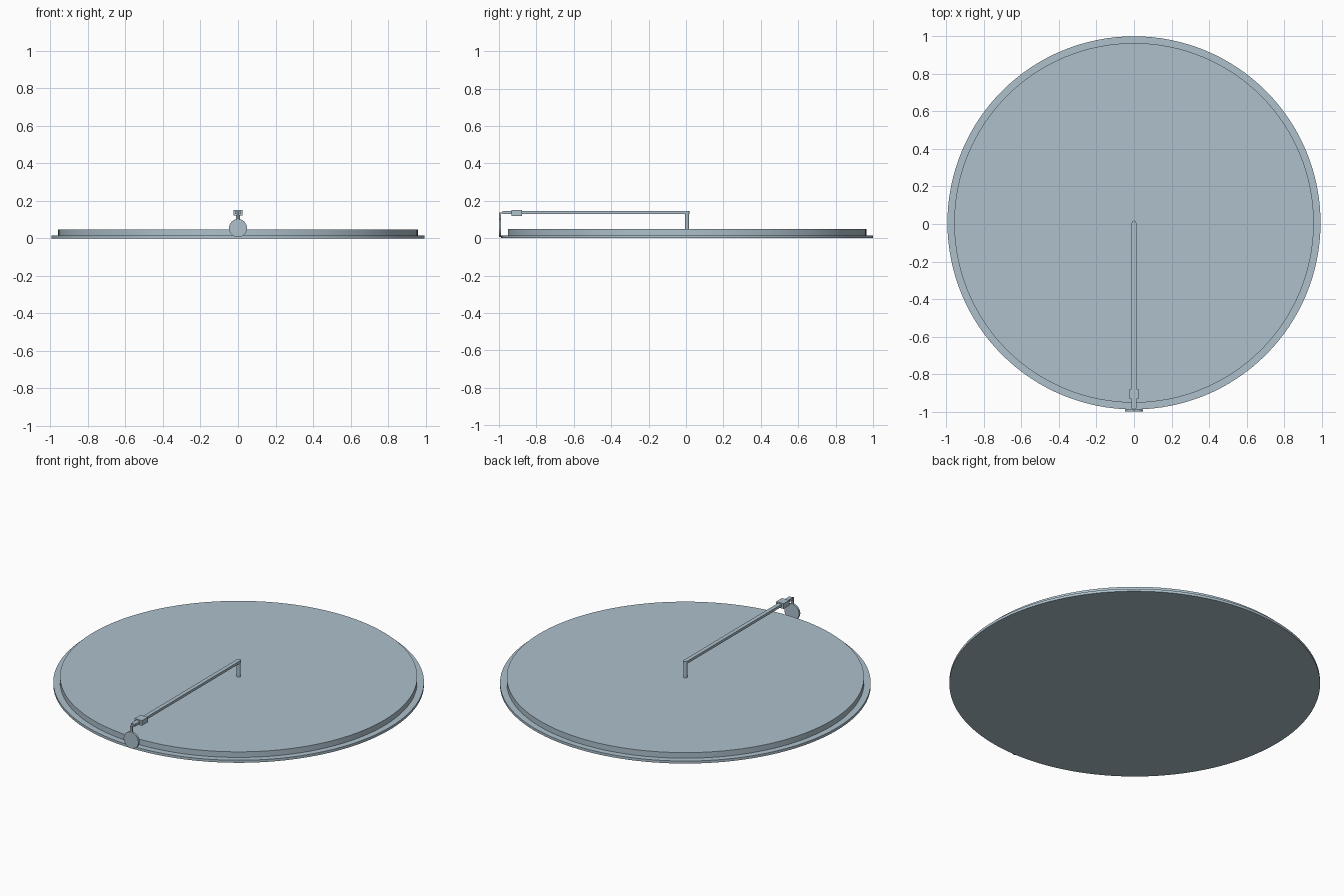
import bpy
from math import radians

if "Cube" in bpy.data.objects:
    bpy.data.objects.remove(bpy.data.objects["Cube"])

metal = bpy.data.materials.new("pale_blue_grey")
metal.use_nodes = True
colour = (0.42, 0.53, 0.60, 1)
metal.diffuse_color = colour
metal.node_tree.nodes["Principled BSDF"].inputs["Base Color"].default_value = colour

CENTRE_Y = 0.006


def finish(name, smooth=False):
    obj = bpy.context.object
    obj.name = name
    obj.data.materials.append(metal)
    bpy.ops.object.transform_apply(location=False, rotation=True, scale=True)
    if smooth:
        bpy.ops.object.shade_smooth_by_angle(angle=radians(30))
    return obj


def disc(name, radius, z0, z1, y=CENTRE_Y, sides=128):
    bpy.ops.mesh.primitive_cylinder_add(vertices=sides, radius=radius, depth=z1 - z0,
                                        location=(0, y, (z0 + z1) / 2))
    return finish(name, True)


def box(name, half_x, y0, y1, z0, z1):
    bpy.ops.mesh.primitive_cube_add(size=1, location=(0, (y0 + y1) / 2, (z0 + z1) / 2))
    bpy.context.object.scale = (2 * half_x, y1 - y0, z1 - z0)
    return finish(name)


# Stepped round base
disc("base_rim", 0.994, 0, 0.015)
disc("base_platform", 0.958, 0.015, 0.048)

# Central post and long arm
disc("centre_post", 0.011, 0.048, 0.135, sides=24)
box("arm", 0.012, -0.89, CENTRE_Y, 0.130, 0.145)
disc("arm_pivot_end", 0.012, 0.130, 0.145, sides=24)

# Sliding block and the narrower tip beyond it
box("slider_block", 0.024, -0.932, -0.878, 0.120, 0.151)
box("arm_tip", 0.012, -0.982, -0.93, 0.130, 0.145)

# Hanger and the upright round plate at the rim
box("hanger", 0.006, -1.0, -0.990, 0.095, 0.138)
box("hanger_link", 0.006, -0.995, -0.98, 0.132, 0.138)
bpy.ops.mesh.primitive_cylinder_add(vertices=48, radius=0.048, depth=0.012,
                                    location=(0, -0.994, 0.054),
                                    rotation=(radians(90), 0, 0))
finish("hanging_disc", True)
